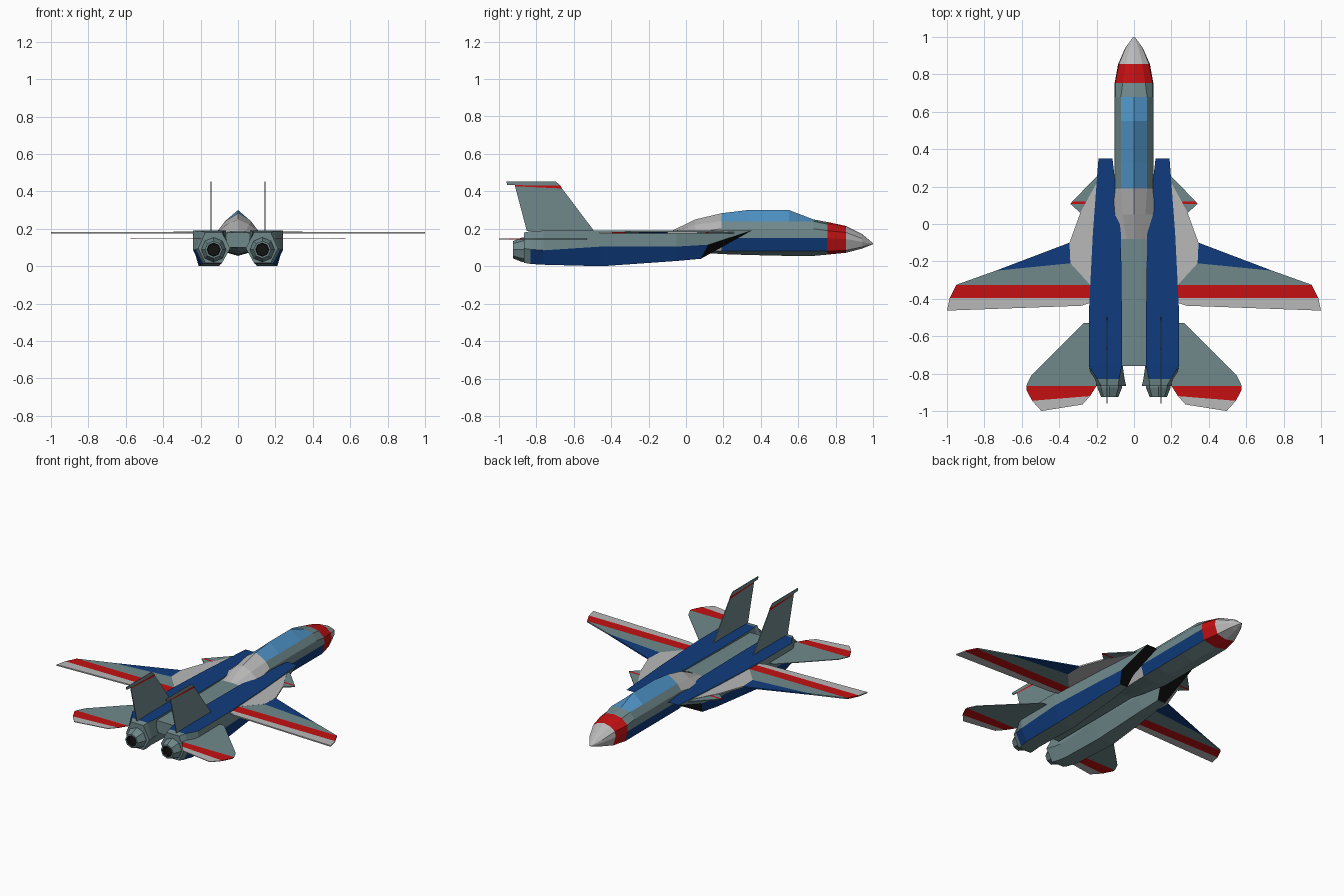
import bpy, bmesh
from math import cos, sin, pi

if "Cube" in bpy.data.objects:
    bpy.data.objects.remove(bpy.data.objects["Cube"])

COLOURS = {
    "teal": (0.16, 0.25, 0.26, 1), "blue": (0.005, 0.045, 0.21, 1),
    "red": (0.55, 0.005, 0.006, 1), "light": (0.48, 0.48, 0.48, 1),
    "glass": (0.08, 0.30, 0.58, 1), "black": (0.006, 0.006, 0.006, 1)}
MATS = {}
for key, rgba in COLOURS.items():
    MATS[key] = bpy.data.materials.new(key)
    MATS[key].diffuse_color = rgba


def build(name, faces, mirror=False, thickness=0):
    """Make a flat-shaded object from (colour, points) faces."""
    bm = bmesh.new()
    used = []
    for colour, pts in faces:
        if colour not in used:
            used.append(colour)
        f = bm.faces.new([bm.verts.new(p) for p in pts])
        f.material_index = used.index(colour)
    bmesh.ops.remove_doubles(bm, verts=bm.verts, dist=0.0005)
    bmesh.ops.recalc_face_normals(bm, faces=bm.faces)
    me = bpy.data.meshes.new(name)
    bm.to_mesh(me)
    bm.free()
    for c in used:
        me.materials.append(MATS[c])
    ob = bpy.data.objects.new(name, me)
    bpy.context.collection.objects.link(ob)
    if thickness:
        s = ob.modifiers.new("thickness", 'SOLIDIFY')
        s.thickness, s.offset = thickness, 0
    if mirror:
        ob.modifiers.new("mirror", 'MIRROR')
    return ob


def loft(rings, colour, start=None, end=None):
    """Faces joining rings; colour(segment, band) picks each face colour."""
    n = len(rings[0])
    out = []
    for i, (a, b) in enumerate(zip(rings, rings[1:])):
        for j in range(n):
            k = (j + 1) % n
            out.append((colour(i, j), [a[j], a[k], b[k], b[j]]))
    if start:
        out.append((start, rings[0]))
    if end:
        out.append((end, rings[-1][::-1]))
    return out


def plate(name, z, pieces, thickness):
    """Horizontal mirrored surface made of coloured patches."""
    return build(name, [(c, [(x, y, z) for x, y in p]) for c, p in pieces], True, thickness)


# Fuselage: y, top z, four side points (x, z), keel z
stations = [
    (1.0, .122, (.004, .122), (.004, .121), (.004, .119), (.004, .118), .118),
    (.94, .172, (.025, .165), (.046, .148), (.048, .13), (.036, .103), .094),
    (.855, .215, (.045, .205), (.08, .18), (.085, .145), (.065, .085), .072),
    (.755, .236, (.06, .225), (.1, .19), (.103, .15), (.085, .08), .062),
    (.68, .25, (.07, .24), (.1, .2), (.103, .15), (.085, .08), .055),
    (.55, .30, (.07, .24), (.1, .2), (.103, .15), (.085, .08), .055),
    (.33, .30, (.07, .24), (.1, .2), (.103, .15), (.085, .08), .06),
    (.19, .283, (.07, .24), (.1, .2), (.103, .15), (.085, .08), .065),
    (.05, .25, (.06, .222), (.115, .18), (.105, .14), (.07, .09), .075),
    (-.08, .187, (.04, .187), (.072, .182), (.07, .14), (.05, .1), .095),
    (-.76, .18, (.03, .18), (.068, .178), (.068, .14), (.05, .1), .1)]
rings = []
for y, top, *side, keel in stations:
    rings.append([(0, y, top)] + [(x, y, z) for x, z in side] + [(0, y, keel)]
                 + [(-x, y, z) for x, z in side[::-1]])


def fuselage_colour(i, j):
    band = min(j, 9 - j)
    if i < 2:
        return "light"
    if i == 2:
        return "red"
    if 4 <= i <= 6 and band == 0:
        return "glass"
    if 3 <= i <= 6 and band == 3:
        return "blue"
    if i in (7, 8) and band < 4:
        return "light"
    return "teal"


build("fuselage", loft(rings, fuselage_colour, "light", "teal"))


# Engine nacelles: six-sided, with raked black intake mouths
def nacelle_ring(y, ti, to, om, bo, bi, im):
    return [(x, y, z) for x, z in (ti, to, om, bo, bi, im)]


mouth = [(.115, .35, .19), (.19, .35, .19), (.195, .12, .115),
         (.175, .08, .04), (.12, .08, .04), (.105, .12, .115)]
nacelle = [
    mouth,
    nacelle_ring(-.05, (.07, .19), (.22, .19), (.22, .105), (.19, .028), (.11, .028), (.075, .105)),
    nacelle_ring(-.45, (.065, .19), (.24, .19), (.24, .105), (.21, 0), (.10, 0), (.065, .105)),
    nacelle_ring(-.76, (.065, .19), (.24, .19), (.24, .085), (.20, .008), (.10, .008), (.06, .085)),
    nacelle_ring(-.83, (.08, .187), (.195, .187), (.225, .09), (.185, .012), (.09, .012), (.05, .09)),
    nacelle_ring(-.865, (.085, .18), (.175, .18), (.213, .095), (.175, .018), (.085, .018), (.042, .095))]
build("engine_nacelles",
      loft(nacelle, lambda i, j: "blue" if i < 4 and j in (0, 2) else "teal", "black", "teal"), True)

# Exhaust nozzles
nozzle = [[(.13 + r * cos(2 * pi * k / 8), y, .088 + r * sin(2 * pi * k / 8)) for k in range(8)]
          for y, r in ((-.84, .066), (-.875, .066), (-.925, .046), (-.925, .036), (-.905, .033))]
build("exhaust_nozzles", loft(nozzle, lambda i, j: "black" if i == 3 else "teal", None, "black"), True)

# Wing gloves and small forward vanes
plate("wing_gloves", .18, [
    ("light", [(.15, .25), (.20, .22), (.285, .065), (.345, -.10), (.34, -.21), (.235, -.325), (.15, -.325)])], .009)
plate("glove_vanes", .179, [
    ("teal", [(.18, .275), (.33, .12), (.18, .12)]),
    ("red", [(.18, .12), (.33, .12), (.34, .107), (.18, .107)]),
    ("teal", [(.18, .107), (.34, .107), (.29, .062), (.18, .09)])], .006)

# Swept main wings
plate("main_wings", .18, [
    ("blue", [(.345, -.10), (.74, -.25), (.34, -.21)]),
    ("teal", [(.34, -.21), (.74, -.25), (.95, -.325), (.235, -.325)]),
    ("red", [(.2, -.325), (.95, -.325), (.985, -.395), (.2, -.395)]),
    ("light", [(.2, -.395), (.985, -.395), (1, -.463), (.28, -.437), (.2, -.41)])], .008)

# Tailplanes
plate("tailplanes", .146, [
    ("teal", [(.2, -.53), (.27, -.53), (.55, -.81), (.576, -.865), (.2, -.865)]),
    ("red", [(.2, -.865), (.576, -.865), (.576, -.885), (.545, -.945), (.235, -.92)]),
    ("light", [(.235, -.92), (.545, -.945), (.495, -1), (.275, -.965)])], .004)

# Twin upright fins with a red stripe near the tip
fin = [("teal", [(-.49, .187), (-.662, .415), (-.913, .427), (-.85, .187)]),
       ("red", [(-.662, .415), (-.67, .43), (-.914, .433), (-.913, .427)]),
       ("teal", [(-.67, .43), (-.695, .452), (-.96, .452), (-.955, .435), (-.914, .433)])]
build("tail_fins", [(c, [(.145, y, z) for y, z in p]) for c, p in fin], True, .005)

for m in bpy.data.materials:
    if m.users and not m.is_grease_pencil:
        m.use_nodes = True
        m.node_tree.nodes["Principled BSDF"].inputs["Base Color"].default_value = m.diffuse_color
